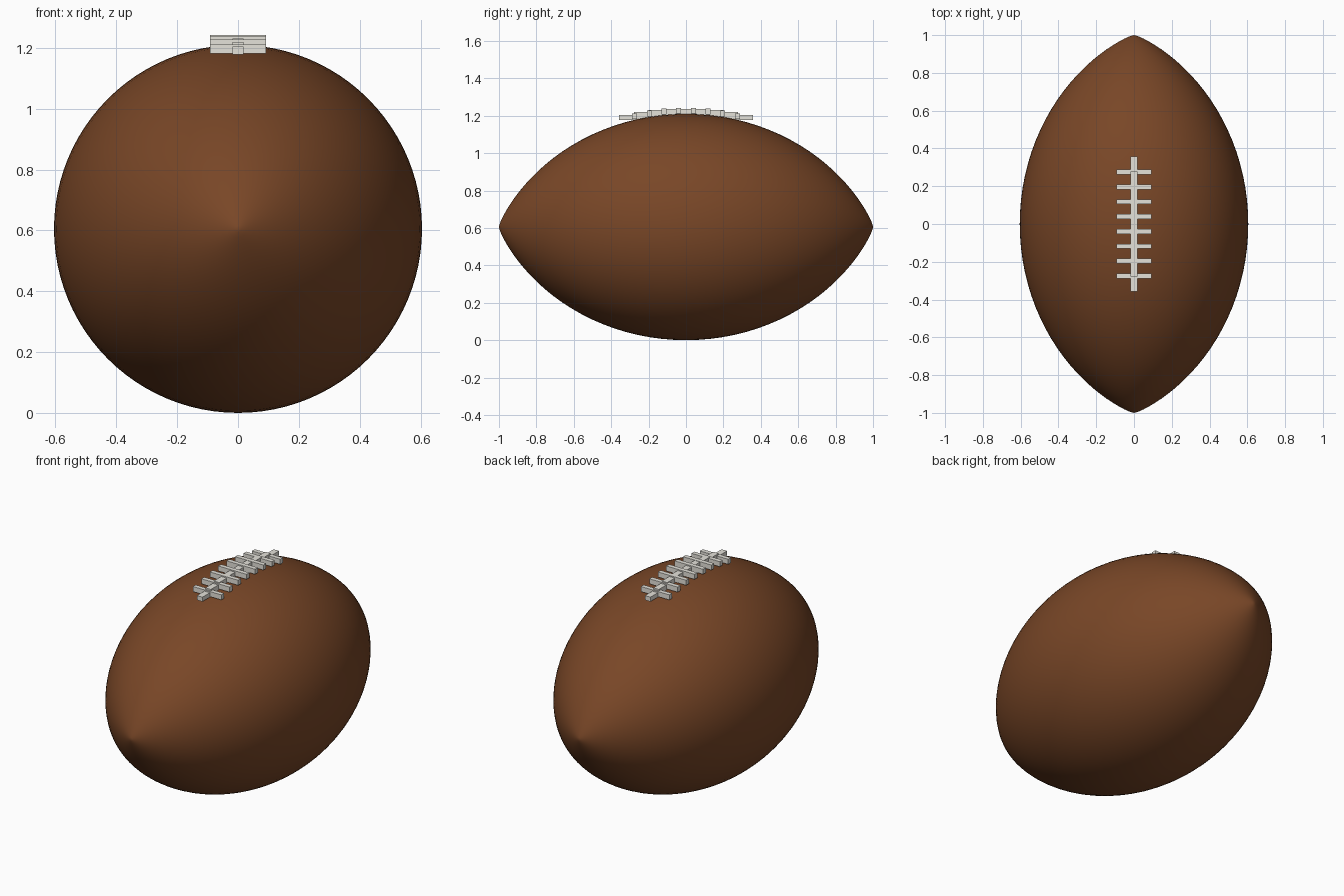
import bpy, bmesh, math

if "Cube" in bpy.data.objects:
    bpy.data.objects.remove(bpy.data.objects["Cube"])

R, CZ = 0.605, 0.605        # largest radius, axis height


def material(name, rgb):
    m = bpy.data.materials.new(name)
    m.diffuse_color = (*rgb, 1)
    m.use_nodes = True
    m.node_tree.nodes["Principled BSDF"].inputs["Base Color"].default_value = m.diffuse_color
    return m


leather = material("brown leather", (0.19, 0.062, 0.02))
lace = material("off white lace", (0.78, 0.76, 0.70))


def radius(y):
    # pointed circular arc, slightly plumped towards an ellipse
    big = (1 + R * R) / (2 * R)
    arc = math.sqrt(big * big - y * y) - (big - R)
    return 0.8 * arc + 0.2 * R * math.sqrt(max(0, 1 - y * y))


# ball body: profile revolved about the y axis
N, SEG = 48, 96
bm = bmesh.new()
rings = []
for i in range(1, N):
    y = -math.cos(math.pi * i / N)
    r = radius(y)
    rings.append([bm.verts.new((r * math.cos(2 * math.pi * k / SEG), y,
                                CZ + r * math.sin(2 * math.pi * k / SEG))) for k in range(SEG)])
tips = [bm.verts.new((0, s, CZ)) for s in (-1, 1)]
for k in range(SEG):
    n = (k + 1) % SEG
    for a, b in zip(rings, rings[1:]):
        bm.faces.new((a[k], a[n], b[n], b[k]))
    bm.faces.new((tips[0], rings[0][n], rings[0][k]))
    bm.faces.new((tips[1], rings[-1][k], rings[-1][n]))
bmesh.ops.recalc_face_normals(bm, faces=bm.faces)
for f in bm.faces:
    f.smooth = True
mesh = bpy.data.meshes.new("ball_body")
bm.to_mesh(mesh)
bm.free()
mesh.materials.append(leather)
bpy.context.collection.objects.link(bpy.data.objects.new("ball_body", mesh))


def box(name, size, loc):
    bpy.ops.mesh.primitive_cube_add(size=1, location=loc)
    o = bpy.context.object
    o.name = name
    o.scale = size
    o.data.materials.append(lace)


# lacing: stepped spine pieces, each with a cross stitch
for i in range(8):
    y = (i - 3.5) * 0.0786
    top = CZ + radius(y)
    box("lace_spine", (0.036, 0.165, 0.026), (0, y, top + 0.013))
    box("lace_stitch", (0.185, 0.026, 0.030), (0, y, top + 0.018))
